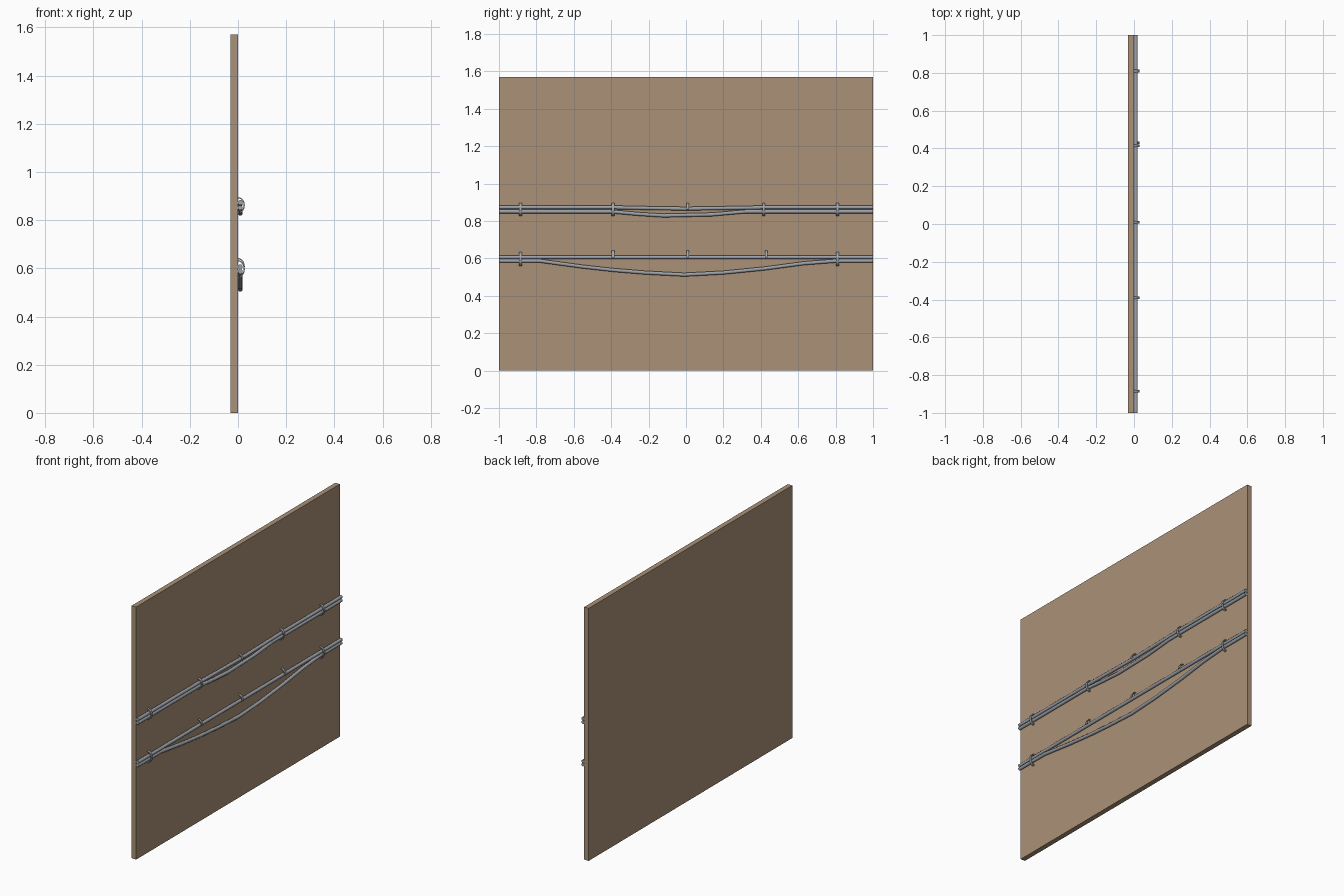
import bpy, bmesh, math
from mathutils import Vector

if "Cube" in bpy.data.objects:
    bpy.data.objects.remove(bpy.data.objects["Cube"])


def material(name, col):
    m = bpy.data.materials.new(name)
    m.diffuse_color = (*col, 1)
    m.use_nodes = True
    m.node_tree.nodes["Principled BSDF"].inputs["Base Color"].default_value = m.diffuse_color
    return m


TAN = material("tan_wall", (0.40, 0.285, 0.185))
GREY = material("cable_grey", (0.34, 0.36, 0.39))
PALE = material("clip_grey", (0.36, 0.38, 0.40))


def finish(name, bm, mat, smooth=False):
    bmesh.ops.recalc_face_normals(bm, faces=bm.faces)
    me = bpy.data.meshes.new(name)
    bm.to_mesh(me)
    bm.free()
    ob = bpy.data.objects.new(name, me)
    bpy.context.collection.objects.link(ob)
    me.materials.append(mat)
    if smooth:
        bpy.ops.object.select_all(action='DESELECT')
        ob.select_set(True)
        bpy.context.view_layer.objects.active = ob
        bpy.ops.object.shade_smooth_by_angle(angle=math.radians(50))
    return ob


def cable(name, path, r=0.0105, x=0.0095, sides=8):
    """Tube through (y, z) points with capped ends."""
    bm = bmesh.new()
    rings = []
    for y, z in path:
        rings.append([bm.verts.new((x + r * math.cos(a), y, z + r * math.sin(a)))
                      for a in (2 * math.pi * (i + 0.5) / sides for i in range(sides))])
    for a, b in zip(rings, rings[1:]):
        for i in range(sides):
            j = (i + 1) % sides
            bm.faces.new((a[i], a[j], b[j], b[i]))
    bm.faces.new(rings[0])
    bm.faces.new(rings[-1])
    finish(name, bm, GREY, True)


def clip(name, y, zc, half, broken=False, width=0.014, t=0.005):
    """Curved strap standing off the wall; a broken one keeps its upper half."""
    bm = bmesh.new()
    end = 0 if broken else -90
    n = 5 if broken else 10
    rings = []
    for k in range(n + 1):
        a = math.radians(90 + (end - 90) * k / n)
        c, s = math.cos(a), math.sin(a)
        outer = (0.0285 * c, zc + half * s)
        inner = ((0.0285 - t) * c, zc + (half - t) * s)
        rings.append([bm.verts.new((px, y + d, pz)) for (px, pz), d in
                      ((outer, -width / 2), (outer, width / 2),
                       (inner, width / 2), (inner, -width / 2))])
    for a, b in zip(rings, rings[1:]):
        for i in range(4):
            j = (i + 1) % 4
            bm.faces.new((a[i], a[j], b[j], b[i]))
    bm.faces.new(rings[0])
    bm.faces.new(rings[-1])
    finish(name, bm, PALE, True)


# wall panel
bm = bmesh.new()
bmesh.ops.create_cube(bm, size=1)
for v in bm.verts:
    v.co = Vector((-0.0155 + v.co.x * 0.031, v.co.y * 2, 0.785 + v.co.z * 1.57))
finish("wall_panel", bm, TAN)

# upper pair: top cable dips slightly, lower one sags between clips
cable("upper_cable_top", [(-1, .873), (-.39, .873), (-.2, .869), (0, .866),
                          (.2, .869), (.42, .873), (1, .873)])
cable("upper_cable_sagging", [(-1, .851), (-.4, .851), (-.26, .838), (-.12, .829),
                              (.14, .835), (.32, .851), (1, .851)])

# lower pair: straight cable and deeply sagging cable
cable("lower_cable_straight", [(-1, .607), (1, .607)])
cable("lower_cable_sagging", [(-1, .587), (-.78, .587), (-.56, .557), (-.39, .538),
                              (-.22, .524), (-.01, .513), (.2, .524), (.42, .546),
                              (.63, .574), (.8, .587), (1, .587)])

# wall clips, some broken open
for i, y in enumerate((-.885, -.39, .01, .415, .81)):
    clip(f"upper_clip_{i}", y, .862, .034, broken=(i == 2))
for i, y in enumerate((-.885, -.39, .01, .43, .81)):
    broken = i in (1, 2, 3)
    clip(f"lower_clip_{i}", y, .606 if broken else .597, .037, broken)
